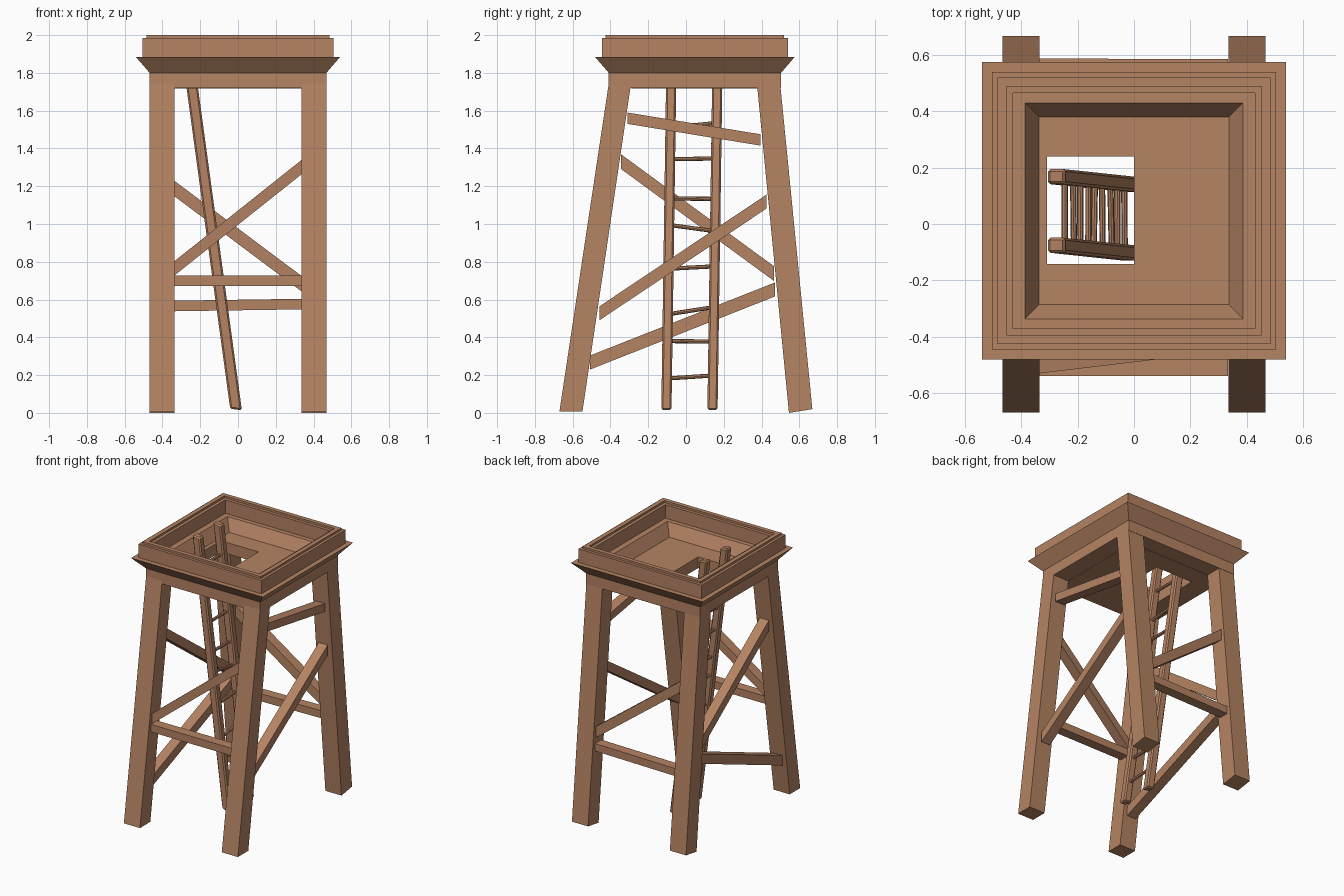
import bpy, bmesh
from mathutils import Vector

if "Cube" in bpy.data.objects:
    bpy.data.objects.remove(bpy.data.objects["Cube"])

wood = bpy.data.materials.new("brown wood")
wood.diffuse_color = (0.46, 0.228, 0.125, 1)
wood.use_nodes = True
wood.node_tree.nodes["Principled BSDF"].inputs["Base Color"].default_value = wood.diffuse_color
CY = 0.047      # the platform sits slightly behind the centre


def finish(name, bm):
    bmesh.ops.recalc_face_normals(bm, faces=bm.faces)
    me = bpy.data.meshes.new(name)
    bm.to_mesh(me)
    bm.free()
    me.materials.append(wood)
    ob = bpy.data.objects.new(name, me)
    bpy.context.collection.objects.link(ob)
    return ob


def loft(name, rings, loop=False):
    """Bridge equal rings of points; cap the ends, or join last to first."""
    bm = bmesh.new()
    vs = [[bm.verts.new(p) for p in r] for r in rings]
    pairs = list(zip(vs, vs[1:])) + ([(vs[-1], vs[0])] if loop else [])
    n = len(vs[0])
    for a, b in pairs:
        for i in range(n):
            j = (i + 1) % n
            bm.faces.new((a[i], a[j], b[j], b[i]))
    if not loop:
        bm.faces.new(vs[0])
        bm.faces.new(vs[-1])
    return finish(name, bm)


def beam(name, a, b, u, v):
    """Four-sided bar from a to b with half-size vectors u and v."""
    u, v = Vector(u), Vector(v)
    return loft(name, [[Vector(p) + s * u + t * v for s, t in
                        ((-1, -1), (1, -1), (1, 1), (-1, 1))] for p in (a, b)])


def rect(hx, hy, z, cx=0, cy=CY):
    return [(cx + s * hx, cy + t * hy, z) for s, t in
            ((-1, -1), (1, -1), (1, 1), (-1, 1))]


# Platform frame: apron, flared skirt, stepped parapet and inner funnel
profile = [(.468, 1.72), (.468, 1.80), (.541, 1.885), (.505, 1.885),
           (.505, 1.985), (.485, 1.985), (.485, 2.0), (.453, 2.0),
           (.453, 1.985), (.43, 1.985), (.43, 1.885), (.388, 1.885),
           (.338, 1.80), (.338, 1.72)]
loft("platform_frame", [rect(h, h - .012 if h > .4 else h - .004, z)
                        for h, z in profile], loop=True)

# Floor with the ladder opening
hole = dict(hx=.155, hy=.191, cx=-.155, cy=.049)
loft("platform_floor", [rect(.339, .335, 1.717), rect(.339, .335, 1.80),
                        rect(z=1.80, **hole), rect(z=1.717, **hole)], loop=True)

# Splayed legs: (y, z) of the outer and inner edge at foot and top
for label, (fo, fi, to, ti) in {
        "front": ((-.67, .008), (-.548, .008), (-.402, 1.79), (-.284, 1.79)),
        "back": ((.669, .02), (.545, 0), (.494, 1.79), (.371, 1.79))}.items():
    for side, s in (("left", -1), ("right", 1)):
        loft(f"{label}_{side}_leg",
             [[(s * .468, *o), (s * .336, *o), (s * .336, *i), (s * .468, *i)]
              for o, i in ((fo, fi), (to, ti))])


# Braces on front and back follow the slope of the legs
def front_y(z):
    return -.609 + .150 * z


def back_y(z):
    return .608 + -.101 * z


for name, fy, z0, z1, h in (
        ("front_diagonal_brace", front_y, .765, 1.30, .038),
        ("front_cross_bar", front_y, .70, .70, .028),
        ("back_diagonal_brace", back_y, 1.188, .685, .041),
        ("back_cross_bar", back_y, .566, .576, .028)):
    beam(name, (-.337, fy(z0), z0), (.335, fy(z1), z1), (0, .037, 0), (0, 0, h))

# Braces on the two sides
for name, x, y0, z0, y1, z1, h in (
        ("right_upper_bar", .402, -.31, 1.56, .395, 1.445, .03),
        ("right_diagonal_brace", .402, -.457, .528, .425, 1.118, .037),
        ("left_diagonal_brace", -.402, -.344, 1.33, .465, .738, .039),
        ("left_lower_bar", -.402, -.507, .267, .47, .653, .037)):
    beam(name, (x, y0, z0), (x, y1, z1), (.037, 0, 0), (0, 0, h))


# Leaning ladder
def ladder(z, y):
    return Vector((-.008 - .136 * z, y + .0145 * z, z))


rails = {"left": -.104, "right": .14}
for side, y in rails.items():
    ob = beam(f"ladder_{side}_rail", ladder(.018, y), ladder(1.97, y),
              (.031, 0, -.004), (0, .027, 0))
    bev = ob.modifiers.new("chamfer", 'BEVEL')
    bev.width, bev.segments = .009, 1

for k, (za, zb) in enumerate(((.182, .198), (.38, .378), (.522, .56),
                              (.763, .776), (.995, .962), (1.135, 1.133),
                              (1.343, 1.347), (1.51, 1.535), (1.75, 1.75))):
    a, b = ladder(za, rails["left"]), ladder(zb, rails["right"])
    bm = bmesh.new()
    bmesh.ops.create_cone(bm, cap_ends=True, segments=8, radius1=.011,
                          radius2=.011, depth=(b - a).length)
    rung = finish(f"ladder_rung_{k + 1}", bm)
    rung.location = (a + b) / 2
    rung.rotation_euler = (b - a).to_track_quat('Z', 'Y').to_euler()
